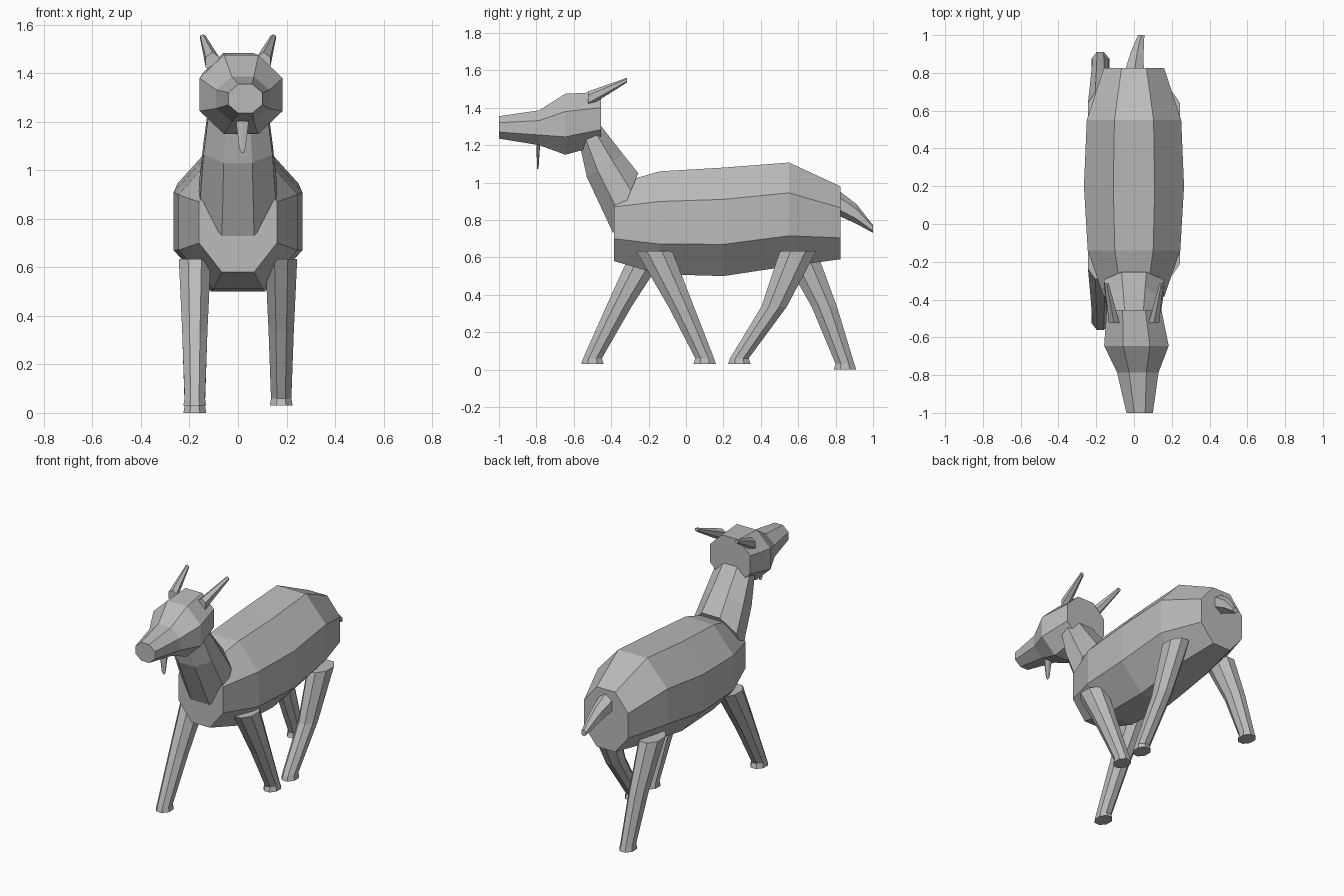
import bpy, bmesh, math
from mathutils import Vector

cube = bpy.data.objects.get("Cube")
if cube:
    bpy.data.objects.remove(cube, do_unlink=True)

GREY = (0.5, 0.5, 0.5, 1)
grey = bpy.data.materials.new("plain grey")
grey.use_nodes = True
grey.diffuse_color = GREY
grey.node_tree.nodes["Principled BSDF"].inputs["Base Color"].default_value = GREY


def loft(name, rings, sides=8):
    """Skin flat-sided rings; each ring is (centre, half-axis a, half-axis b)."""
    bm = bmesh.new()
    scale = 1 / math.cos(math.pi / sides)      # flats, not corners, reach the half-axes
    loops = []
    for centre, a, b in rings:
        loop = []
        for i in range(sides):
            t = 2 * math.pi * (i + 0.5) / sides
            p = Vector(centre) + scale * (math.cos(t) * Vector(a) + math.sin(t) * Vector(b))
            loop.append(bm.verts.new(p))
        loops.append(loop)
    for low, high in zip(loops, loops[1:]):
        for i in range(sides):
            j = (i + 1) % sides
            bm.faces.new((low[i], low[j], high[j], high[i]))
    bm.faces.new(loops[0])
    bm.faces.new(loops[-1])
    bmesh.ops.recalc_face_normals(bm, faces=bm.faces)
    mesh = bpy.data.meshes.new(name)
    bm.to_mesh(mesh)
    bm.free()
    mesh.materials.append(grey)
    obj = bpy.data.objects.new(name, mesh)
    bpy.context.collection.objects.link(obj)
    return obj


def upright(x, y, z, half_w, half_h):
    """Ring facing along y."""
    return (x, y, z), (half_w, 0, 0), (0, 0, half_h)


def level(x, y, z, half_w, half_d):
    """Ring lying flat."""
    return (x, y, z), (half_w, 0, 0), (0, half_d, 0)


def slanted(front, back, half_w):
    """Ring spanning two (y, z) points on the centre plane."""
    f, b = Vector((0, *front)), Vector((0, *back))
    return (f + b) / 2, (half_w, 0, 0), (b - f) / 2


# Body
loft("body", [
    upright(0, -0.385, 0.785, 0.16, 0.205),
    upright(0, -0.14, 0.785, 0.245, 0.275),
    upright(0, 0.20, 0.79, 0.265, 0.29),
    upright(0, 0.55, 0.83, 0.25, 0.277),
    upright(0, 0.825, 0.785, 0.16, 0.195),
])

# Neck
loft("neck", [
    slanted((-0.39, 0.73), (-0.255, 1.05), 0.16),
    slanted((-0.53, 1.03), (-0.335, 1.15), 0.142),
    slanted((-0.57, 1.21), (-0.46, 1.31), 0.12),
])

# Head, turned slightly to its left
loft("head", [
    upright(0.03, -1.0, 1.295, 0.07, 0.06),
    upright(0.02, -0.785, 1.293, 0.11, 0.093),
    upright(0.013, -0.645, 1.312, 0.171, 0.163),
    upright(0.0, -0.455, 1.342, 0.145, 0.142),
])

# Horns and beard
for side, label in ((1, "left"), (-1, "right")):
    loft(label + "_horn", [
        upright(side * 0.105, -0.525, 1.445, 0.028, 0.036),
        upright(side * 0.145, -0.315, 1.548, 0.011, 0.011),
    ], sides=6)
loft("beard", [
    level(0.018, -0.79, 1.21, 0.027, 0.009),
    level(0.018, -0.792, 1.09, 0.013, 0.004),
    level(0.02, -0.793, 1.072, 0.005, 0.002),
], sides=6)

# Tail, swung to one side
loft("tail", [
    upright(0, 0.80, 0.90, 0.052, 0.06),
    upright(0.017, 0.91, 0.833, 0.034, 0.046),
    upright(0.038, 1.0, 0.752, 0.017, 0.018),
], sides=6)


# Legs in mid stride: hip, knee and foot positions along y
def leg(name, side, hip, knee, foot, ground):
    x = side * 0.178
    loft(name, [
        level(x, foot, ground, 0.047, 0.06),
        level(x, foot, ground + 0.03, 0.042, 0.05),
        level(x, knee, 0.335, 0.052, 0.068),
        level(x, hip, 0.635, 0.066, 0.097),
    ])


leg("front_left_leg", 1, -0.17, -0.025, 0.10, 0.03)
leg("front_right_leg", -1, -0.195, -0.36, -0.50, 0.03)
leg("rear_left_leg", 1, 0.60, 0.47, 0.285, 0.03)
leg("rear_right_leg", -1, 0.60, 0.74, 0.85, 0.0)
